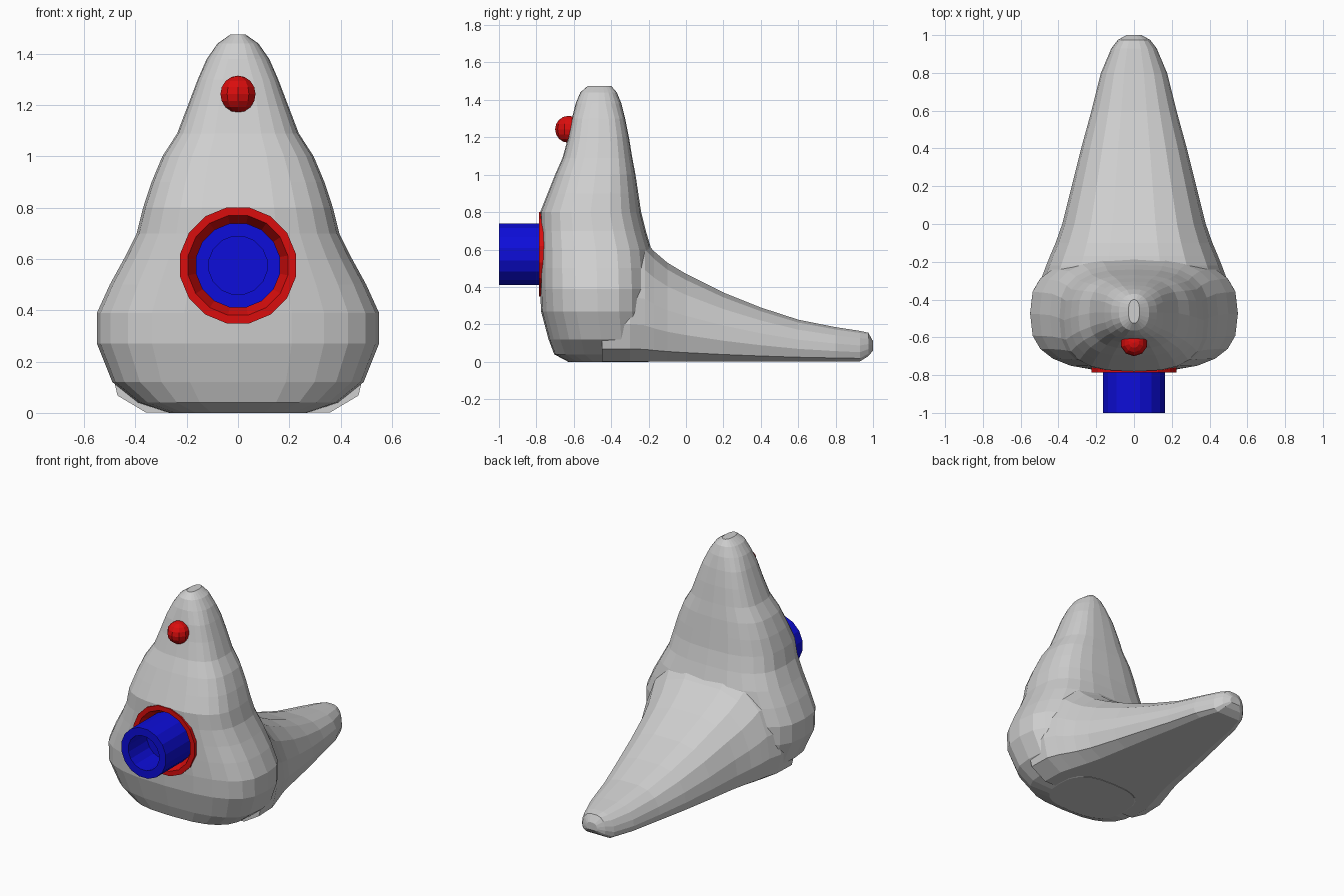
import bpy, bmesh, math

if "Cube" in bpy.data.objects:
    bpy.data.objects.remove(bpy.data.objects["Cube"])


def material(name, rgb):
    m = bpy.data.materials.new(name)
    m.diffuse_color = (*rgb, 1)
    m.use_nodes = True
    m.node_tree.nodes["Principled BSDF"].inputs["Base Color"].default_value = m.diffuse_color
    return m


GREY = material("light grey", (0.62, 0.62, 0.62))
RED = material("red", (0.7, 0.004, 0.004))
BLUE = material("blue", (0.004, 0.004, 0.7))


def finish(bm, name, mat):
    bmesh.ops.recalc_face_normals(bm, faces=bm.faces)
    me = bpy.data.meshes.new(name)
    bm.to_mesh(me)
    bm.free()
    me.materials.append(mat)
    ob = bpy.data.objects.new(name, me)
    bpy.context.collection.objects.link(ob)
    return ob


def loft(name, rings, mat, caps=True):
    """Skin a list of closed rings of points, capping both ends."""
    bm = bmesh.new()
    loops = [[bm.verts.new(p) for p in r] for r in rings]
    n = len(loops[0])
    for a, b in zip(loops, loops[1:]):
        for i in range(n):
            j = (i + 1) % n
            bm.faces.new((a[i], a[j], b[j], b[i]))
    if caps:
        bm.faces.new(loops[0])
        bm.faces.new(loops[-1])
    return finish(bm, name, mat)


def lathe(name, profile, mat, sides=16, z=0.575, caps=True):
    """Turn (y, radius) points around a front-to-back axis."""
    rings = [[(r * math.sin(2 * math.pi * (i + .5) / sides), y,
               z + r * math.cos(2 * math.pi * (i + .5) / sides))
              for i in range(sides)] for y, r in profile]
    return loft(name, rings, mat, caps)


def boolean(ob, other, op):
    m = ob.modifiers.new(op.lower(), 'BOOLEAN')
    m.operation, m.solver, m.object = op, 'EXACT', other
    other.hide_render = True
    other.hide_set(True)


def power(v, e):
    return math.copysign(abs(v) ** e, v)


# Upright body: height, half width, front y, back y
levels = [
    (0.00, .27, -.63, -.20), (0.04, .39, -.705, -.18), (0.12, .49, -.735, -.17),
    (0.27, .55, -.775, -.17), (0.39, .55, -.78, -.17), (0.50, .50, -.78, -.175),
    (0.60, .445, -.78, -.185), (0.70, .395, -.78, -.215), (0.80, .37, -.78, -.24),
    (0.90, .337, -.74, -.255), (1.00, .295, -.70, -.27), (1.09, .237, -.66, -.287),
    (1.20, .195, -.63, -.305), (1.30, .157, -.61, -.325), (1.38, .122, -.59, -.345),
    (1.44, .08, -.565, -.37), (1.475, .03, -.525, -.40)]
N = 24
rings = []
for z, w, yf, yb in levels:
    e = 2 / 2.8 if z < 1.35 else 2 / 2.3
    rings.append([(w * power(math.cos(2 * math.pi * i / N), e),
                   (yf + yb) / 2 + (yb - yf) / 2 * power(math.sin(2 * math.pi * i / N), e), z)
                  for i in range(N)])
body = loft("body", rings, GREY)

# Tail: y, half width, bottom z, top z
stations = [
    (-.45, .50, .002, .66), (-.30, .495, .002, .665), (-.22, .465, .002, .645),
    (-.17, .445, .002, .59), (-.10, .415, .002, .53), (0, .38, .002, .47),
    (.20, .33, .002, .37), (.40, .28, .002, .29), (.60, .225, .002, .225),
    (.80, .175, .002, .185), (.93, .12, .002, .165), (.975, .085, .03, .155),
    (1.0, .04, .06, .11)]
half = [(.35, 0), (.72, 0), (.94, .10), (1, .30), (.96, .52), (.83, .76), (.6, .93), (.3, 1)]
section = half + [(-x, h) for x, h in reversed(half)]
tail = loft("tail", [[(x * w, y, lo + h * (hi - lo)) for x, h in section]
                     for y, w, lo, hi in stations], GREY)
boolean(body, tail, 'UNION')

# Socket in the belly for the collar
cutter = lathe("socket_cutter", [(-.9, .212), (-.68, .212)], GREY)
boolean(body, cutter, 'DIFFERENCE')

# Collar with sloping inside wall, and the hollow tube it holds
lathe("collar", [(-.70, .23), (-.785, .23), (-.785, .198), (-.72, .166)], RED, caps=False)
lathe("tube", [(-.69, .167), (-1, .167), (-1, .115), (-.80, .115)], BLUE)

# Nose
bm = bmesh.new()
bmesh.ops.create_uvsphere(bm, u_segments=10, v_segments=8, radius=.072)
bmesh.ops.translate(bm, verts=bm.verts, vec=(0, -.628, 1.243))
finish(bm, "nose", RED)
